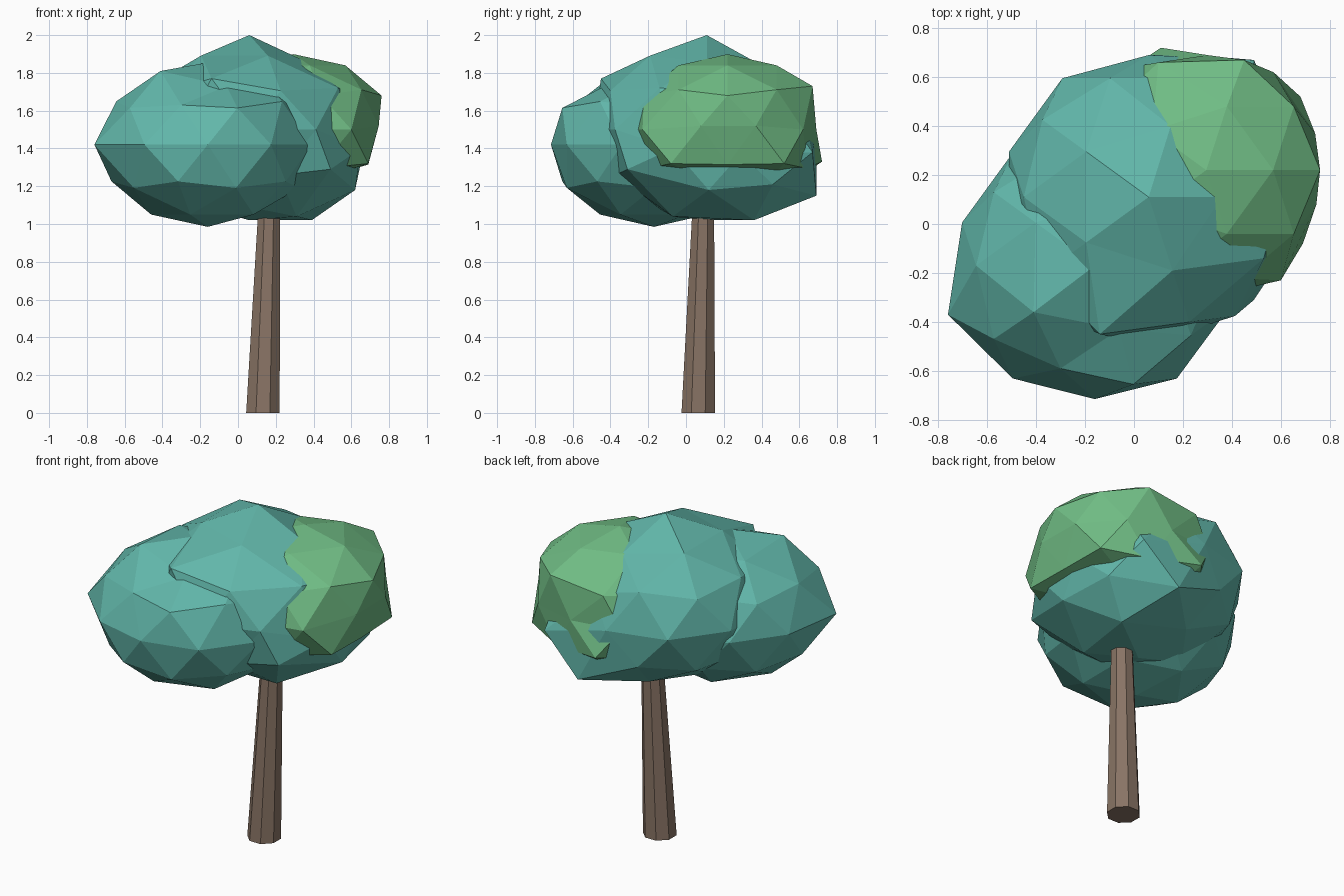
import bpy, bmesh, math
from mathutils import Vector

if "Cube" in bpy.data.objects:
    bpy.data.objects.remove(bpy.data.objects["Cube"])


def material(name, rgb):
    m = bpy.data.materials.new(name)
    m.diffuse_color = (*rgb, 1)
    m.use_nodes = True
    m.node_tree.nodes["Principled BSDF"].inputs["Base Color"].default_value = m.diffuse_color
    return m


def finish(bm, name, mat):
    bmesh.ops.recalc_face_normals(bm, faces=bm.faces)
    me = bpy.data.meshes.new(name)
    bm.to_mesh(me)
    bm.free()
    me.materials.append(mat)
    ob = bpy.data.objects.new(name, me)
    bpy.context.collection.objects.link(ob)
    return ob


def clump(name, centre, r, rz, bumps, mat):
    """Squashed faceted ball; each bump pulls the vertex nearest to it."""
    bm = bmesh.new()
    bmesh.ops.create_icosphere(bm, subdivisions=2, radius=1)
    for v in bm.verts:
        v.co = Vector((v.co.x * r, v.co.y * r, v.co.z * rz)) + Vector(centre)
    rest = [(v, v.co.copy()) for v in bm.verts]
    for b in bumps:
        p = Vector(b)
        v = min(rest, key=lambda e: (e[1] - p).length)[0]
        v.co = p
    return finish(bm, name, mat)


teal = material("teal_leaves", (0.12, 0.47, 0.40))
green = material("green_leaves", (0.16, 0.50, 0.23))
bark = material("bark", (0.25, 0.175, 0.13))

# Leaning, tapered eight-sided trunk, its top hidden in the foliage
bm = bmesh.new()
rings = []
for cx, cy, r, z in ((0.132, 0.065, 0.096, 0), (0.167, 0.093, 0.06, 1.15)):
    rings.append([bm.verts.new((cx + r * math.cos(math.tau * (k + 0.5) / 8),
                                cy + r * math.sin(math.tau * (k + 0.5) / 8), z))
                  for k in range(8)])
for k in range(8):
    j = (k + 1) % 8
    bm.faces.new((rings[0][k], rings[0][j], rings[1][j], rings[1][k]))
for ring in rings:
    bm.faces.new(ring)
finish(bm, "trunk", bark)

# Front left foliage
clump("front_foliage", (-0.16, -0.17, 1.42), 0.57, 0.435, [
    (-0.76, -0.37, 1.42), (-0.16, -0.715, 1.42), (-0.30, -0.59, 1.63),
    (-0.41, -0.36, 1.81), (0.39, -0.34, 1.42), (-0.06, -0.43, 1.73)], teal)

# Large middle foliage
clump("middle_foliage", (0.06, 0.11, 1.5), 0.6, 0.46, [
    (0.06, 0.11, 2.0), (0.06, 0.11, 1.02), (0.36, 0.11, 1.86),
    (0.39, 0.36, 1.02), (0.31, -0.07, 1.04), (0.62, 0.12, 1.18),
    (0.57, 0.46, 1.21), (0.25, 0.69, 1.15), (0.49, -0.31, 1.29),
    (0.53, -0.14, 1.72), (-0.14, -0.45, 1.77), (0.20, 0.60, 1.66),
    (0.15, 0.40, 1.84), (0.65, -0.07, 1.40), (0.66, 0.29, 1.37),
    (0.06, 0.69, 1.5), (0.49, 0.67, 1.38)], teal)

# Green foliage on the right
clump("right_foliage", (0.295, 0.22, 1.503), 0.52, 0.396, [
    (0.74, 0.37, 1.52), (0.57, 0.62, 1.5), (0.60, -0.23, 1.5),
    (0.745, 0.08, 1.52), (0.30, 0.69, 1.5), (0.11, 0.72, 1.33),
    (0.69, -0.08, 1.32), (0.68, 0.52, 1.32), (0.69, 0.22, 1.315),
    (0.47, 0.08, 1.25), (0.42, 0.44, 1.24), (0.10, 0.66, 1.69),
    (0.45, 0.67, 1.73)], green)
